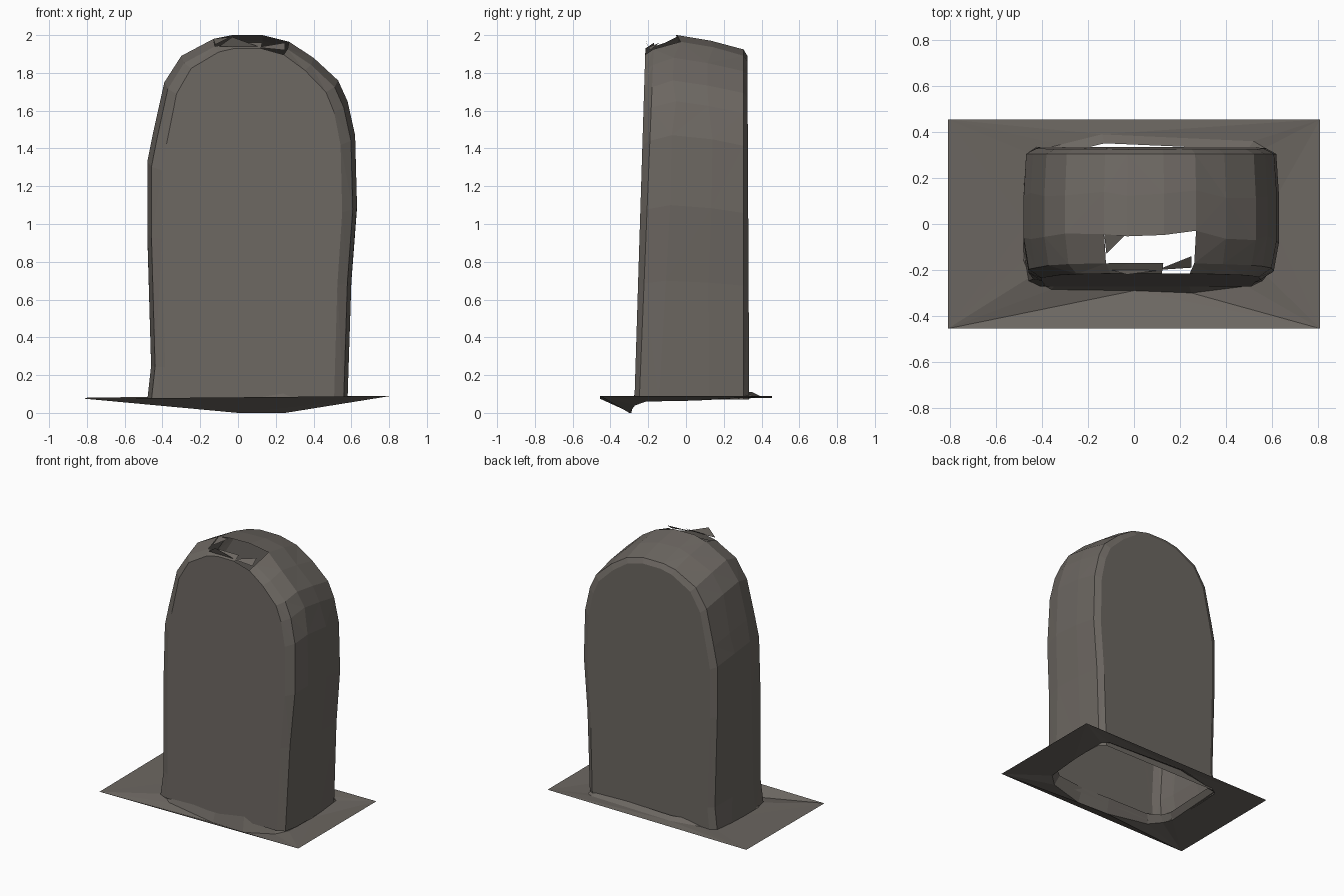
import bpy, bmesh, random
from mathutils import Vector

random.seed(4)
cube = bpy.data.objects.get("Cube")
if cube:
    bpy.data.objects.remove(cube, do_unlink=True)

stone = bpy.data.materials.new("weathered grey stone")
stone.use_nodes = True
colour = (0.15, 0.135, 0.12, 1)
stone.diffuse_color = colour
stone.node_tree.nodes["Principled BSDF"].inputs["Base Color"].default_value = colour


def finish(bm, name, recalc=True):
    if recalc:
        bmesh.ops.recalc_face_normals(bm, faces=bm.faces[:])
    mesh = bpy.data.meshes.new(name)
    bm.to_mesh(mesh)
    bm.free()
    mesh.materials.append(stone)
    obj = bpy.data.objects.new(name, mesh)
    bpy.context.collection.objects.link(obj)
    return obj


# Headstone: one arch outline repeated through the depth, hollow and open below
CENTRE = 0.07
arch = [(-0.48, 0.07), (-0.46, 0.25), (-0.48, 0.95), (-0.48, 1.33), (-0.45, 1.48),
        (-0.39, 1.75), (-0.30, 1.89), (-0.13, 1.98), (-0.03, 2.0), (0.13, 2.0),
        (0.27, 1.965), (0.40, 1.88), (0.53, 1.76), (0.58, 1.65), (0.62, 1.47),
        (0.63, 1.1), (0.60, 0.7), (0.58, 0.07)]
# depth, lean, width scale, height scale
rings = [(-0.275, 0.03, 0.86, 0.965), (-0.25, 0.04, 0.96, 0.98), (-0.14, 0.05, 1, 1),
         (0.13, 0, 1, 0.985), (0.305, 0, 0.98, 0.962), (0.335, -0.005, 0.9, 0.945)]

bm = bmesh.new()
rows = []
for i, (depth, lean, wide, tall) in enumerate(rings):
    wobble = 0.02 if i in (2, 3) else 0
    rows.append([bm.verts.new((CENTRE + (x - CENTRE) * wide,
                               depth + lean * z + random.uniform(-wobble, wobble),
                               max(z * tall, 0.07))) for x, z in arch])
for i, (a, b) in enumerate(zip(rows, rows[1:])):
    for j in range(len(arch) - 1):
        # Broken opening in the crown
        if (i == 1 and j in (7, 8, 9)) or (i == 0 and j == 9):
            continue
        bm.faces.new((a[j], a[j + 1], b[j + 1], b[j]))
bm.faces.new(rows[0])
bm.faces.new(rows[-1][::-1])
bmesh.ops.triangulate(bm, faces=bm.faces[:])
finish(bm, "headstone")

# Torn flakes around the opening
for name, points in (
        ("front_flake", [(-0.1, -0.2, 1.94), (-0.03, -0.22, 1.99), (0.12, -0.2, 1.935)]),
        ("side_flake", [(-0.13, -0.04, 1.98), (-0.04, -0.05, 1.99), (-0.12, -0.13, 1.95)]),
        ("corner_flake", [(0.1, -0.2, 1.935), (0.25, -0.19, 1.92), (0.25, -0.14, 1.96)])):
    bm = bmesh.new()
    bm.faces.new([bm.verts.new(p) for p in points])
    finish(bm, name, False)

# Ground sheet with an opening that sags at the front
opening = [(-0.48, -0.16, 0.07), (-0.45, -0.23, 0.07), (-0.36, -0.285, 0.05),
           (0, -0.29, 0), (0.25, -0.3, 0), (0.49, -0.27, 0.04), (0.56, -0.21, 0.06),
           (0.58, 0.05, 0.065), (0.57, 0.33, 0.08), (0.52, 0.36, 0.085),
           (-0.14, 0.39, 0.09), (-0.32, 0.345, 0.085), (-0.46, 0.31, 0.08), (-0.47, 0, 0.07)]
corners = [(-0.81, -0.455, 0.075), (0.81, -0.455, 0.09), (0.81, 0.455, 0.09), (-0.81, 0.455, 0.08)]
bm = bmesh.new()


def loop(points):
    verts = [bm.verts.new(p) for p in points]
    edges = [bm.edges.new((v, verts[(k + 1) % len(verts)])) for k, v in enumerate(verts)]
    return verts, edges


rim, rim_edges = loop(opening)
border, border_edges = loop(corners)
bmesh.ops.triangle_fill(bm, use_beauty=True, edges=rim_edges + border_edges,
                        normal=Vector((0, 0, 1)))

# Skirt rising from the opening to the foot of the headstone
foot = [bm.verts.new((CENTRE + (x - CENTRE) * 0.94, y * 0.9, 0.11)) for x, y, z in opening]
for k in range(len(rim)):
    n = (k + 1) % len(rim)
    bm.faces.new((rim[k], rim[n], foot[n], foot[k]))
bm.normal_update()
finish(bm, "ground_sheet")
